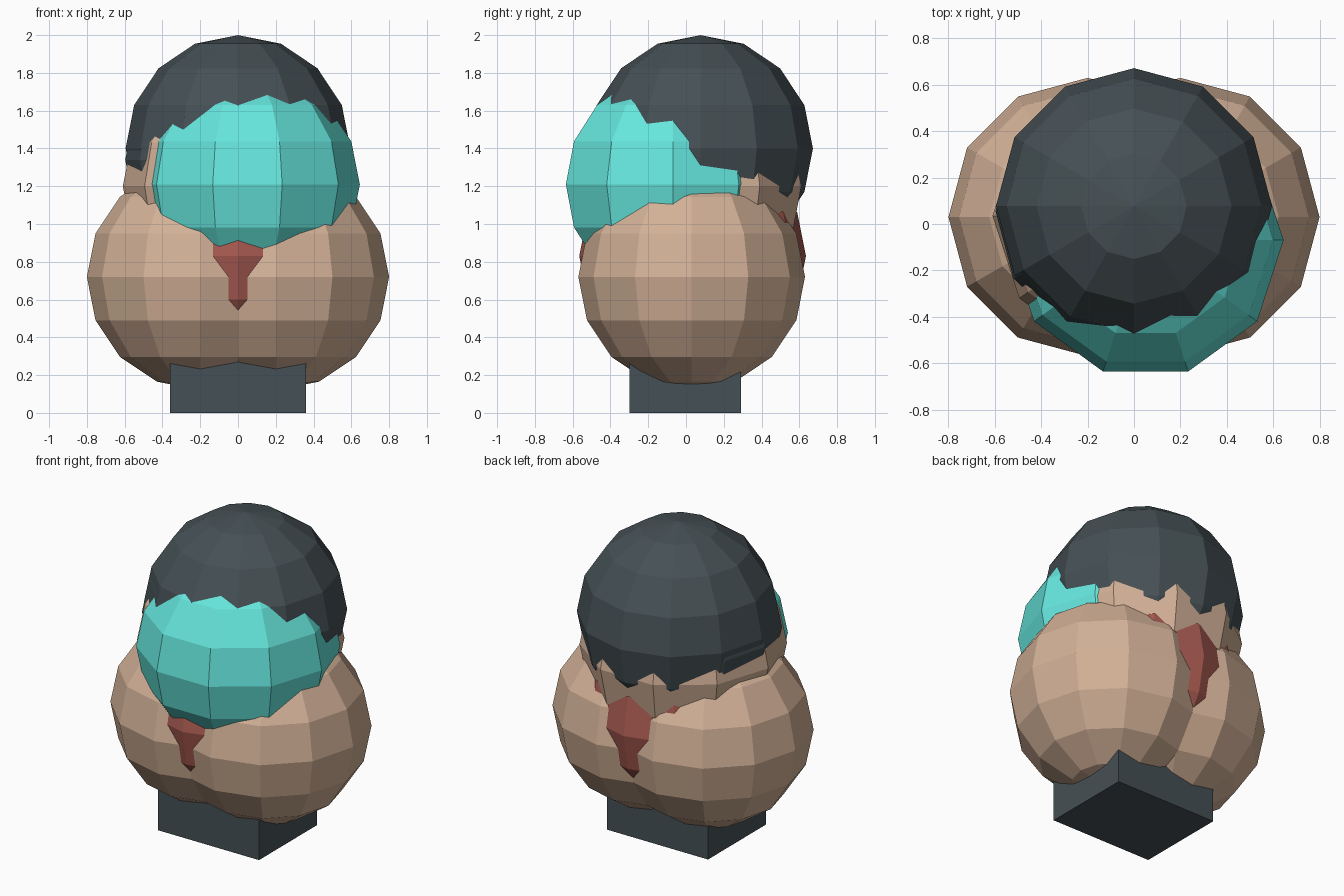
import bpy
from math import radians

if "Cube" in bpy.data.objects:
    bpy.data.objects.remove(bpy.data.objects["Cube"])


def material(name, rgb):
    m = bpy.data.materials.new(name)
    m.diffuse_color = (*rgb, 1)
    m.use_nodes = True
    m.node_tree.nodes["Principled BSDF"].inputs["Base Color"].default_value = m.diffuse_color
    return m


DARK = material("charcoal", (0.06, 0.08, 0.09))
TEAL = material("teal", (0.13, 0.79, 0.72))
TAN = material("tan", (0.65, 0.44, 0.31))
RED = material("rust", (0.38, 0.10, 0.08))


def ball(name, mat, centre, radius, sides=12, spin=0):
    bpy.ops.mesh.primitive_uv_sphere_add(segments=sides, ring_count=8, radius=radius,
                                         location=centre, rotation=(0, 0, radians(spin)))
    ob = bpy.context.object
    ob.name = name
    ob.data.materials.append(mat)
    return ob


# square foot block
bpy.ops.mesh.primitive_cube_add(size=1, location=(0, -0.005, 0.2))
base = bpy.context.object
base.name = "base_block"
base.scale = (0.72, 0.59, 0.4)
base.data.materials.append(DARK)

# two overlapping body lobes
for side, label in ((-1, "left"), (1, "right")):
    ball(f"body_lobe_{label}", TAN, (side * 0.2, 0.03, 0.72), 0.6)

# red core showing in the groove between the lobes
ball("core", RED, (0, 0.035, 0.83), 0.6)

# head with dark cap, slightly bulged on the left
ball("head", TAN, (-0.005, 0.035, 1.2), 0.605, 10, 90)
cap = ball("cap", DARK, (0, 0.077, 1.4), 0.595)
cap.scale.z = 0.6 / 0.595
ball("cap_side", DARK, (-0.017, 0.055, 1.34), 0.58)

# face shield
ball("face_shield", TEAL, (0.05, -0.07, 1.21), 0.595, 10, 90)
